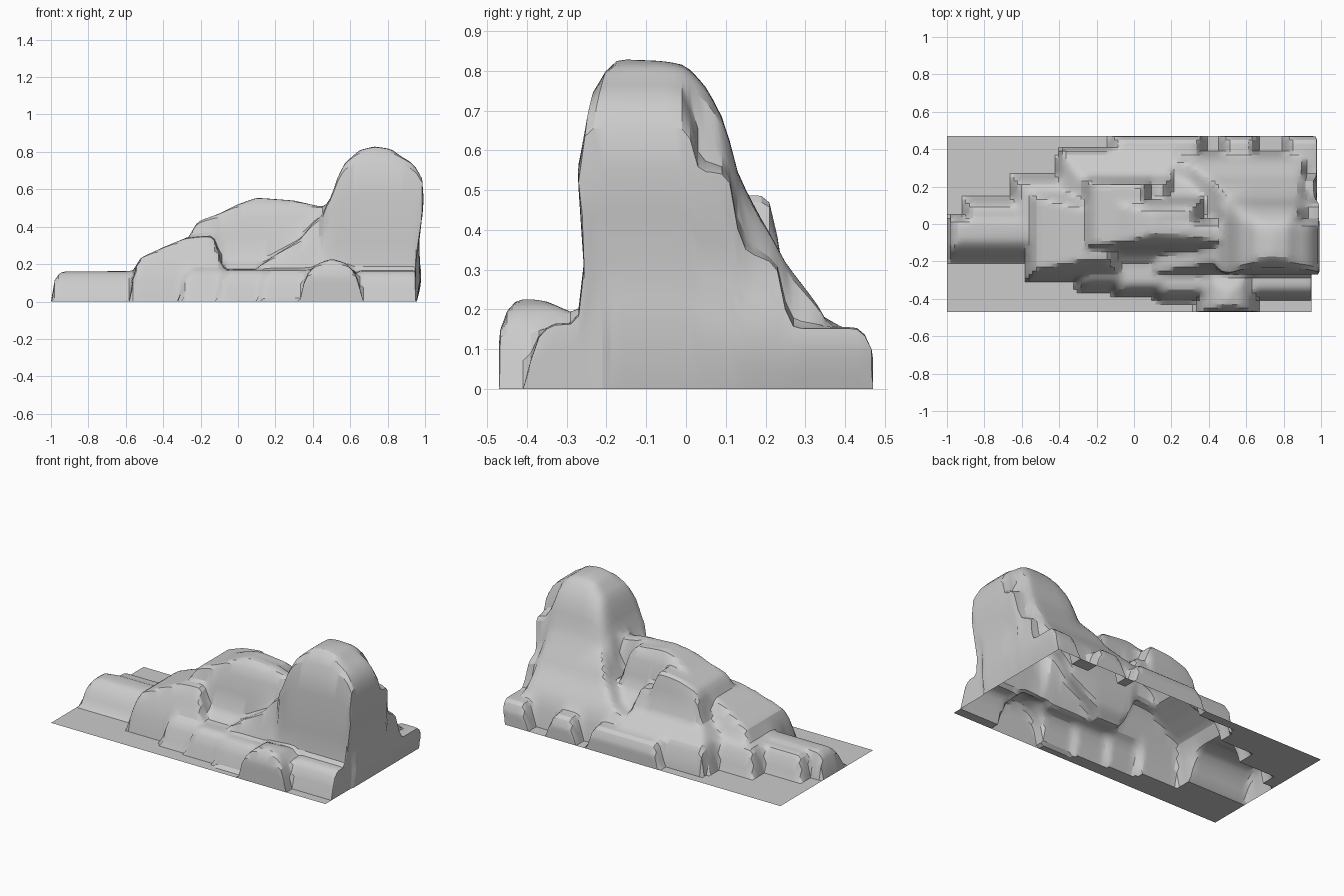
import bpy, bmesh, math

if "Cube" in bpy.data.objects:
    bpy.data.objects.remove(bpy.data.objects["Cube"])

X0, X1, Y0, Y1 = -1.0, 0.95, -0.47, 0.47
NX, NY, K = 98, 47, 6          # grid cells, and rows in the border skirt


def line(points, t):
    """Piecewise linear profile; zero outside its ends."""
    if t < points[0][0] or t > points[-1][0]:
        return 0.0
    for (a, za), (b, zb) in zip(points, points[1:]):
        if t <= b:
            return za + (zb - za) * (t - a) / (b - a)
    return 0.0


def mass(px, py):
    """A mass whose height is the lower of its length and depth profiles."""
    return lambda x, y: min(line(px, x), line(py, y))


def round_mass(px, py, p=2.0):
    """Like mass, with the corners in plan rounded off."""
    top = max(z for _, z in px + py)

    def height(x, y):
        a, b = 1 - line(px, x) / top, 1 - line(py, y) / top
        return top * (1 - (a ** p + b ** p) ** (1 / p))
    return height


def ledge(xa, xb, ya, yb, z, w=0.045):
    """Block with steep, slightly rounded sides."""
    def sides(a, b):
        return [(a, 0), (a + w * .6, z * .82), (a + w * 1.2, z),
                (b - w * 1.2, z), (b - w * .6, z * .82), (b, 0)]
    return round_mass(sides(xa, xb), sides(ya, yb))


masses = []

# low tongue at the left end
masses.append(mass([(-1, 0), (-.98, .13), (-.94, .16), (-.3, .165)],
                   [(-.2, 0), (-.15, .1), (-.1, .155), (-.03, .165), (.02, .16), (.05, 0)]))

# stepped ledges along the back
for xa, xb, yb, z in [(-.92, 0, .14, .15), (-.66, 0, .26, .16), (-.42, 0, .37, .16),
                      (-.13, .38, .49, .15), (.26, .56, .37, .15), (.46, .67, .49, .15),
                      (.6, .88, .37, .18), (.8, 1.05, .49, .155)]:
    masses.append(ledge(xa, xb, -.1, yb, z))

# stepped ledges along the front
for xa, xb, ya, z in [(-.32, .1, -.36, .17), (-.12, .3, -.39, .17), (.1, .45, -.415, .17),
                      (.58, 1.05, -.41, .165)]:
    masses.append(ledge(xa, xb, ya, .1, z, .06))

# round boulder at the front
masses.append(mass([(.33, 0), (.36, .14), (.42, .2), (.5, .23), (.58, .205), (.63, .15), (.67, 0)],
                   [(-.49, 0), (-.465, .18), (-.44, .215), (-.41, .23), (-.35, .22), (-.26, .18)]))

# rising front shoulder
masses.append(mass([(-.58, 0), (-.56, .15), (-.53, .23), (-.4, .29), (-.28, .34),
                    (-.15, .355), (-.12, .33), (-.08, .17)],
                   [(-.31, 0), (-.285, .14), (-.23, .27), (-.195, .35), (.08, .35), (.16, .2), (.25, 0)]))

# sloping bench behind the middle body
masses.append(mass([(-.4, .15), (-.3, .23), (-.2, .28), (.17, .3), (.22, .18)],
                   [(-.1, .3), (.2, .28), (.28, .22), (.4, .15)]))

# middle body: long front half, shorter rear half, and its rear blocks
body = [(-.28, .2), (-.24, .4), (-.21, .43), (-.1, .47), (0, .52), (.1, .555)]
masses.append(mass(body + [(.3, .54), (.43, .51), (.55, .5)],
                   [(-.21, .18), (-.145, .23), (-.125, .4), (-.1, .5), (-.05, .555),
                    (.0, .55), (.03, .3)]))
masses.append(mass(body + [(.3, .53), (.34, .48), (.38, .28)],
                   [(-.05, .555), (.07, .55), (.11, .48), (.14, .3), (.25, .2)]))
masses.append(mass(body[:4] + [(.04, .49), (.07, .46), (.1, .2)],
                   [(0, .49), (.19, .49), (.22, .475), (.25, .22)]))
masses.append(ledge(.03, .22, -.06, .27, .36))

# apron rising to the peak
masses.append(mass([(.1, .18), (.2, .25), (.33, .33), (.4, .42), (.5, .5), (1, .5)],
                   [(-.27, .17), (-.235, .3), (-.2, .6), (.0, .6), (.03, .4)]))

# rear buttress of the peak, with lower terraces at its right end
masses.append(mass([(.17, .18), (.3, .23), (.4, .32), (.44, .4), (.5, .48), (.58, .56),
                    (.84, .56), (.9, .3)],
                   [(0, .7), (.1, .56), (.13, .5), (.22, .38), (.24, .33), (.34, .2), (.38, .1)]))
masses.append(mass([(.7, .6), (1, .55)],
                   [(-.05, .6), (0, .57), (.11, .55), (.135, .36), (.23, .32),
                    (.255, .16), (.35, .13)]))

# tall rounded peak and its sloping back
crown = [(.46, .5), (.5, .56), (.53, .66), (.57, .74), (.65, .81), (.73, .83), (.82, .815)]
masses.append(round_mass(crown + [(.92, .74), (.96, .64)],
                         [(-.265, .17), (-.25, .3), (-.235, .5), (-.22, .75), (-.19, .8),
                          (-.17, .83), (-.06, .825), (0, .81), (.04, .5)], 2.5))
masses.append(round_mass(crown + [(.87, .77), (.93, .4)],
                         [(-.06, .825), (0, .815), (.05, .76), (.1, .67), (.13, .54), (.24, .33)]))


def hump(z, lo, hi):
    return math.sin(math.pi * min(max((z - lo) / (hi - lo), 0), 1))


def point(i, j):
    """Surface point; indices beyond the grid run down the border skirt."""
    ci, cj = min(max(i, 0), NX), min(max(j, 0), NY)
    x, y = X0 + (X1 - X0) * ci / NX, Y0 + (Y1 - Y0) * cj / NY
    drop = max(abs(i - ci), abs(j - cj)) / K
    z = max(0.0, *(m(x, y) for m in masses)) * (1 - drop)
    # slight overhang on the right end and on the front of the peak
    if x > .87:
        f = (x - .87) / .08
        x += f * .045 * hump(z, .28, .85)
        if y > -.2:
            x += f * .03 * hump(z, -.02, .3)
    if x > .45 and -.28 < y < -.16:
        y -= .05 * hump(z, .33, .84)
    return (x, y, z)


# one open sheet, hollow from below
bm = bmesh.new()
verts = {(i, j): bm.verts.new(point(i, j))
         for i in range(-K, NX + K + 1) for j in range(-K, NY + K + 1)}
for i in range(-K, NX + K):
    for j in range(-K, NY + K):
        bm.faces.new([verts[i, j], verts[i + 1, j], verts[i + 1, j + 1], verts[i, j + 1]])
bmesh.ops.remove_doubles(bm, verts=bm.verts, dist=.002)
bmesh.ops.dissolve_degenerate(bm, edges=bm.edges, dist=.0005)

# soften the masses into each other, keeping the ground and border in place
for _ in range(2):
    inner = [v for v in bm.verts if v.co.z > .02 and not v.is_boundary]
    bmesh.ops.smooth_vert(bm, verts=inner, factor=.3, use_axis_x=True, use_axis_y=True, use_axis_z=True)

mesh = bpy.data.meshes.new("rocky_hill")
bm.to_mesh(mesh)
bm.free()
hill = bpy.data.objects.new("rocky_hill", mesh)
bpy.context.collection.objects.link(hill)
bpy.context.view_layer.objects.active = hill
hill.select_set(True)
bpy.ops.object.shade_smooth_by_angle(angle=math.radians(25))
